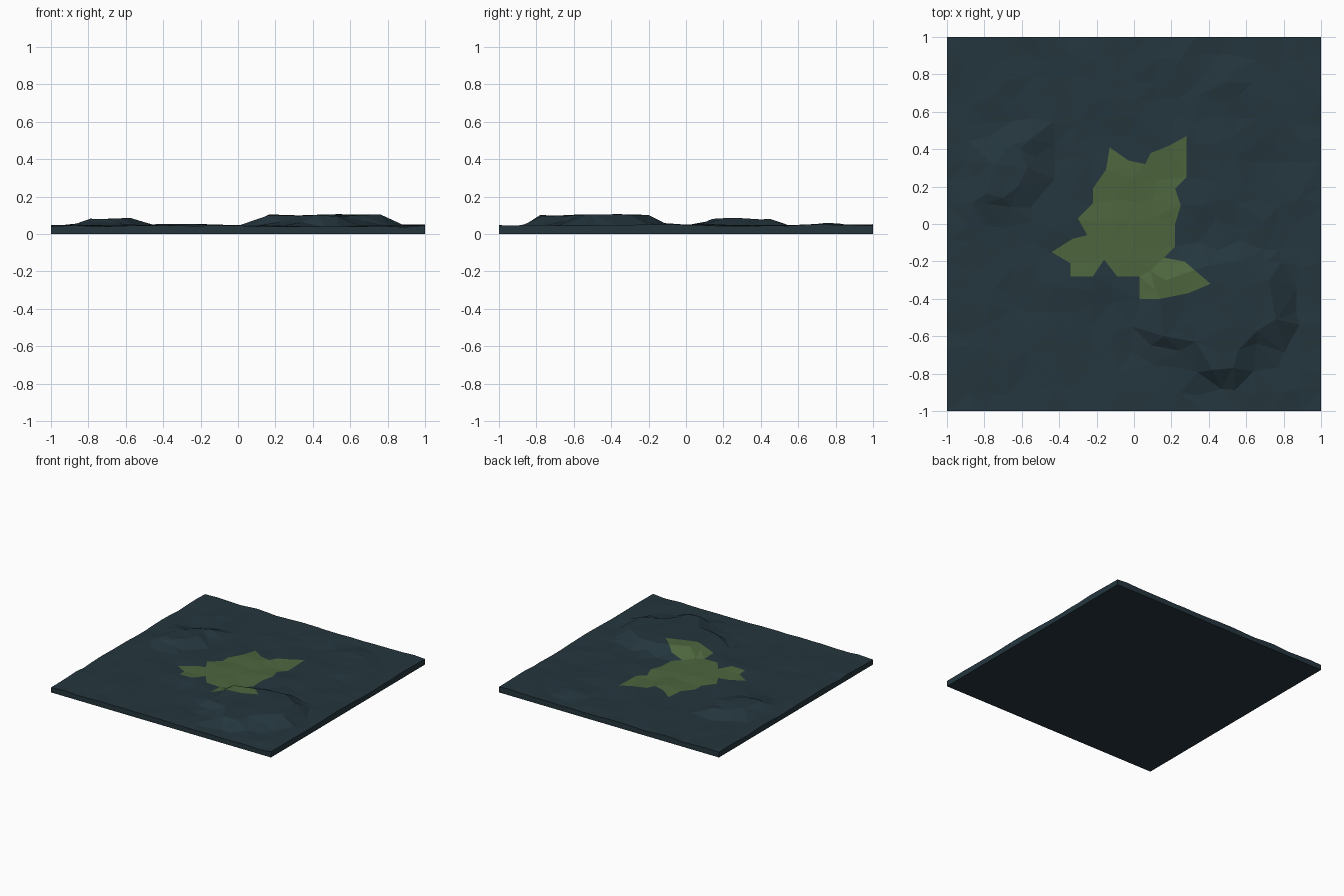
import bpy
import bmesh
import random
from mathutils import Vector, noise
from mathutils.geometry import delaunay_2d_cdt, intersect_point_line

random.seed(4)
if "Cube" in bpy.data.objects:
    bpy.data.objects.remove(bpy.data.objects["Cube"], do_unlink=True)

CELLS = 18          # grid cells along each side
GROUND = 0.043      # mean height of the flat ground
RAMP = 0.1          # width of the slope around each mound


def outline(*points):
    return [Vector(p) for p in points]


def segments(poly):
    return list(zip(poly, poly[1:] + poly[:1]))


def inside(p, poly):
    hit = False
    for a, b in segments(poly):
        if (a.y > p.y) != (b.y > p.y):
            if p.x < (b.x - a.x) * (p.y - a.y) / (b.y - a.y) + a.x:
                hit = not hit
    return hit


def distance(p, poly):
    best = 9.0
    for a, b in segments(poly):
        t = intersect_point_line(p, a, b)[1]
        best = min(best, (p - a.lerp(b, max(0, min(1, t)))).length)
    return best


# Grass patch outline
grass = outline(
    (-.13, .41), (-.03, .34), (.06, .32), (.09, .38), (.19, .42), (.28, .47),
    (.28, .25), (.22, .19), (.25, .1), (.22, 0), (.22, -.12), (.16, -.18),
    (.27, -.2), (.41, -.32), (.29, -.37), (.14, -.4), (.03, -.4),
    (.03, -.28), (-.09, -.28), (-.16, -.19), (-.22, -.28), (-.34, -.28),
    (-.34, -.21), (-.44, -.15), (-.33, -.08), (-.25, -.06), (-.3, .03),
    (-.22, .11), (-.22, .19), (-.15, .29))

# Mounds: flat top outline and rise above the ground
large_mound = outline(
    (.17, -.3), (.16, -.6), (.33, -.63), (.42, -.78), (.53, -.77),
    (.56, -.67), (.66, -.57), (.76, -.51), (.72, -.3), (.56, -.2), (.4, -.22))
small_mound = outline(
    (-.79, .16), (-.7, .14), (-.62, .2), (-.57, .3), (-.61, .4),
    (-.56, .45), (-.66, .42), (-.75, .32))
bump = outline((.5, .76), (.56, .75), (.53, .82))
mounds = [(large_mound, .058), (small_mound, .036), (bump, .012)]


def height(p):
    z = GROUND + 0.013 * noise.noise(Vector((p.x * 5, p.y * 5, 2.3)))
    for poly, rise in mounds:
        fall = 0 if inside(p, poly) else distance(p, poly) / RAMP
        z += rise * max(0, 1 - fall)
    return min(z, 0.108)


def make_material(name, color):
    mat = bpy.data.materials.new(name)
    mat.use_nodes = True
    mat.diffuse_color = color
    mat.node_tree.nodes["Principled BSDF"].inputs["Base Color"].default_value = color
    return mat


# Plan of the ground: jittered grid plus the outlines as fixed edges
points, edges = [], []
fixed = [grass] + [poly for poly, _ in mounds]
for poly in fixed:
    start, count = len(points), len(poly)
    points += poly
    edges += [(start + i, start + (i + 1) % count) for i in range(count)]

for i in range(CELLS + 1):
    for j in range(CELLS + 1):
        p = Vector((2 * i / CELLS - 1, 2 * j / CELLS - 1))
        if 0 < i < CELLS:
            p.x += random.uniform(-.03, .03)
        if 0 < j < CELLS:
            p.y += random.uniform(-.03, .03)
        if all(distance(p, poly) > 0.045 for poly in fixed):
            points.append(p)

plan_verts, _, plan_faces, *_ = delaunay_2d_cdt(points, edges, [], 0, 1e-5)

# Raise the plan into terrain and colour the grass patch
bm = bmesh.new()
verts = [bm.verts.new((p.x, p.y, height(p))) for p in plan_verts]
for face in plan_faces:
    f = bm.faces.new([verts[i] for i in face])
    f.material_index = int(inside(f.calc_center_median().xy, grass))

# Side walls and flat underside
rim = [e for e in bm.edges if e.is_boundary]
skirt = bmesh.ops.extrude_edge_only(bm, edges=rim)["geom"]
for v in skirt:
    if isinstance(v, bmesh.types.BMVert):
        v.co.z = 0
bottom = [e for e in skirt if isinstance(e, bmesh.types.BMEdge) and e.is_boundary]
bmesh.ops.contextual_create(bm, geom=bottom)
for f in bm.faces:
    if all(v.co.z < 0.001 for v in f.verts) or abs(f.normal.z) < 0.01:
        f.material_index = 0
bmesh.ops.recalc_face_normals(bm, faces=bm.faces)

mesh = bpy.data.meshes.new("terrain")
bm.to_mesh(mesh)
bm.free()
mesh.materials.append(make_material("dark_teal_earth", (0.018, 0.037, 0.048, 1)))
mesh.materials.append(make_material("moss_green", (0.074, 0.131, 0.048, 1)))
terrain = bpy.data.objects.new("terrain", mesh)
bpy.context.collection.objects.link(terrain)
